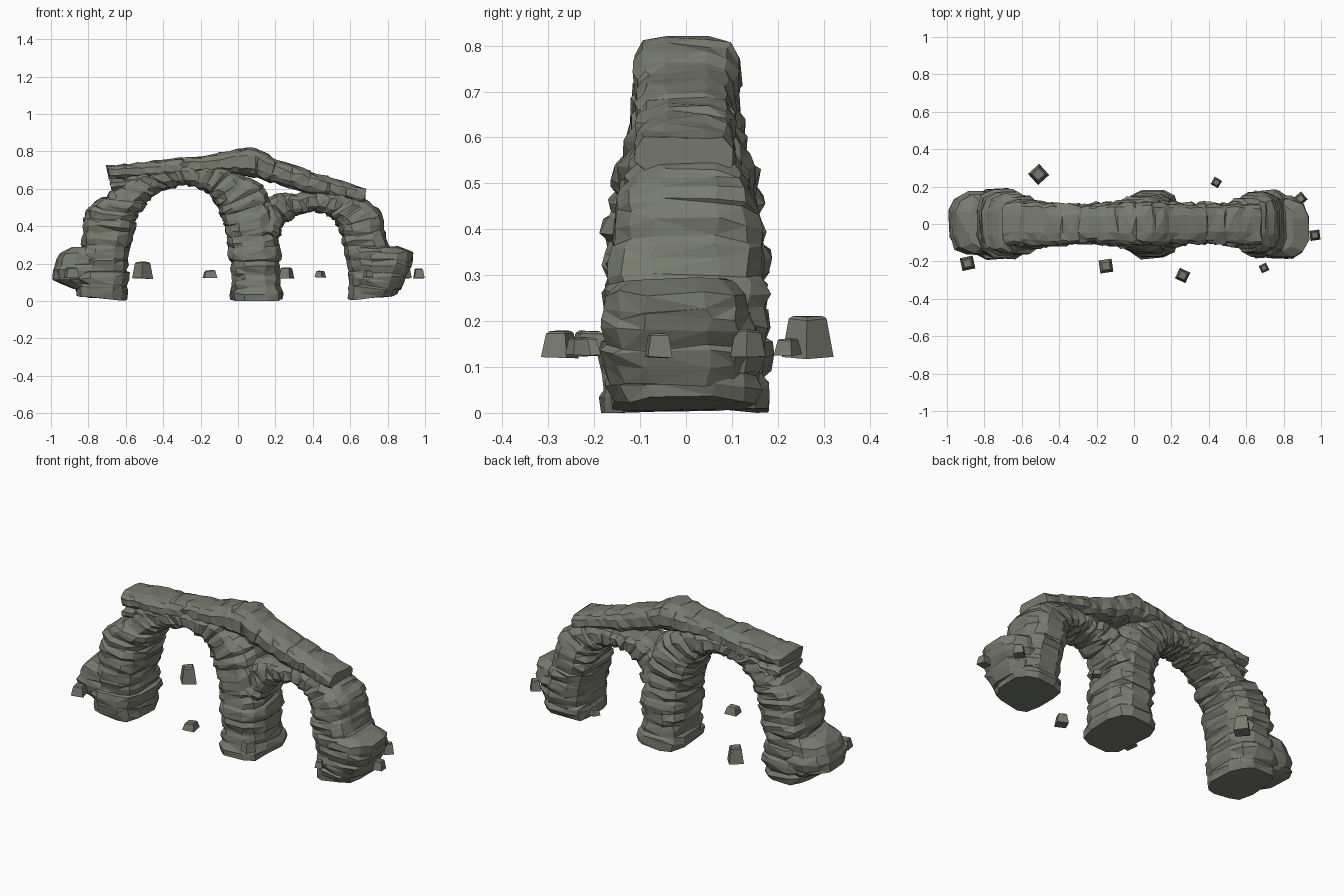
import bpy, bmesh, math, random
from mathutils import Vector

if "Cube" in bpy.data.objects:
    bpy.data.objects.remove(bpy.data.objects["Cube"])

random.seed(7)

stone = bpy.data.materials.new("grey green stone")
stone.diffuse_color = (0.19, 0.2, 0.16, 1)
stone.use_nodes = True
stone.node_tree.nodes["Principled BSDF"].inputs["Base Color"].default_value = stone.diffuse_color


def finish(name, bm):
    bmesh.ops.recalc_face_normals(bm, faces=bm.faces)
    me = bpy.data.meshes.new(name)
    bm.to_mesh(me)
    bm.free()
    me.materials.append(stone)
    ob = bpy.data.objects.new(name, me)
    bpy.context.collection.objects.link(ob)
    return ob


def power(v, e):
    return math.copysign(abs(v) ** e, v)


def sample(rings, d):
    """Interpolate a section (ax, az, bx, bz, half depth) at a distance along the path."""
    for r, s in zip(rings, rings[1:]):
        seg = math.hypot((s[0] + s[2] - r[0] - r[2]) / 2, (s[1] + s[3] - r[1] - r[3]) / 2)
        if d <= seg:
            return [p + (q - p) * d / seg for p, q in zip(r, s)]
        d -= seg
    return rings[-1]


def path_length(rings):
    return sum(math.hypot((s[0] + s[2] - r[0] - r[2]) / 2, (s[1] + s[3] - r[1] - r[3]) / 2)
               for r, s in zip(rings, rings[1:]))


def strata(name, rings, layer=0.07, sides=12, boxy=0.65, rough=0.008, ledge=0.05, y0=0.0):
    """Loft irregular stone layers through sections spanning points a and b."""
    bm = bmesh.new()
    total = path_length(rings)
    n = max(2, round(total / layer))
    loops = []
    for i in range(n):
        s = 1 + random.uniform(-ledge, ledge * 0.8)
        dy = random.uniform(-ledge, ledge) * 0.1
        for k, f in enumerate((0.0 if i == 0 else 0.06, 0.5, 1.0 if i == n - 1 else 0.88)):
            ax, az, bx, bz, hy = sample(rings, total * (i + f) / n)
            grow = s * (0.97, 1.02, 0.99)[k]
            loop = []
            for j in range(sides):
                t = 2 * math.pi * (j + 0.5) / sides
                u = power(math.cos(t), boxy) * grow * 0.5
                w = power(math.sin(t), boxy) * grow * hy
                p = Vector(((ax + bx) / 2 + (bx - ax) * u, w + y0 + dy,
                            (az + bz) / 2 + (bz - az) * u))
                p += Vector([random.uniform(-rough, rough) for _ in range(3)])
                p.z = max(p.z, 0)
                loop.append(bm.verts.new(p))
            loops.append(loop)
    for a, b in zip(loops, loops[1:]):
        for j in range(sides):
            m = (j + 1) % sides
            bm.faces.new((a[j], a[m], b[m], b[j]))
    bm.faces.new(loops[0])
    bm.faces.new(loops[-1])
    bmesh.ops.triangulate(bm, faces=[f for f in bm.faces if len(f.verts) == 4])
    return finish(name, bm)


# Large left arch, from the left foot over to the middle pillar
strata("large_arch", [
    (-.59, .005, -.87, .03, .18), (-.585, .15, -.87, .15, .185),
    (-.575, .28, -.84, .28, .18), (-.555, .39, -.83, .40, .175),
    (-.53, .46, -.81, .50, .165), (-.47, .54, -.69, .58, .14),
    (-.40, .59, -.60, .68, .12), (-.27, .62, -.30, .72, .11),
    (-.18, .59, -.05, .72, .115), (-.11, .50, .13, .63, .135),
    (-.075, .40, .20, .44, .16), (-.05, .27, .225, .28, .17),
    (-.035, .005, .235, .005, .18)])

# Small right arch, ending inside the middle pillar
strata("small_arch", [
    (.575, .005, .86, .03, .17), (.59, .12, .87, .12, .18),
    (.57, .25, .83, .26, .18), (.55, .33, .79, .36, .175),
    (.53, .40, .775, .48, .16), (.50, .44, .69, .54, .135),
    (.46, .465, .55, .58, .12), (.39, .48, .38, .58, .11),
    (.31, .455, .24, .575, .115), (.25, .41, .13, .55, .125),
    (.22, .33, .04, .42, .14)])

# Bulging ledges outside both feet
strata("left_foot_ledge", [
    (-.64, .05, -.89, .06, .14), (-.64, .11, -1.0, .11, .165),
    (-.64, .17, -.985, .17, .17), (-.64, .24, -.97, .24, .155),
    (-.66, .285, -.88, .285, .13)], layer=0.08, ledge=0.03)
strata("right_foot_ledge", [
    (.63, .06, .87, .06, .15), (.63, .12, .90, .12, .165),
    (.63, .2, .935, .2, .17), (.63, .26, .935, .26, .15),
    (.65, .29, .86, .29, .13)], layer=0.08, ledge=0.03, y0=-0.02)

# Peaked cap slab running across both arches
strata("cap_slab", [
    (-.685, .65, -.70, .725, .11), (-.45, .655, -.45, .745, .115),
    (-.25, .675, -.25, .77, .10), (-.05, .68, -.05, .80, .112),
    (.08, .665, .08, .825, .12), (.17, .63, .19, .765, .11),
    (.40, .57, .41, .685, .105), (.55, .54, .56, .64, .108),
    (.675, .515, .68, .605, .11)], layer=0.1, ledge=0.025, rough=0.007)

# Thin shelf under the left end of the cap
strata("left_shelf", [
    (-.67, .59, -.69, .645, .115), (-.52, .60, -.52, .67, .115),
    (-.38, .62, -.38, .68, .11)], layer=0.08, ledge=0.03, rough=0.006)

# Loose stones: x, y, width, z bottom, z top, turn
stones = [(-.51, .265, .08, .12, .21, 42), (.44, .222, .045, .125, .163, 60),
          (.89, .135, .055, .12, .18, 40), (.967, -.06, .054, .12, .175, 8),
          (.695, -.235, .043, .125, .163, 25), (.26, -.275, .062, .12, .177, -25),
          (-.15, -.225, .07, .125, .165, 8), (-.89, -.21, .07, .125, .178, 12)]
for i, (x, y, w, z0, z1, turn) in enumerate(stones):
    bm = bmesh.new()
    bmesh.ops.create_cube(bm, size=1)
    for v in bm.verts:
        taper = 0.72 if v.co.z > 0 else 1.0
        v.co.x *= taper * w
        v.co.y *= taper * w
        v.co.z = (v.co.z + 0.5) * (z1 - z0) + random.uniform(-.003, .003)
    bmesh.ops.bevel(bm, geom=[e for e in bm.edges if all(v.co.z > (z1 - z0) / 2 for v in e.verts)],
                    offset=w * 0.08, segments=1, affect='EDGES')
    ob = finish("loose_stone_%d" % (i + 1), bm)
    ob.location = (x, y, z0)
    ob.rotation_euler.z = math.radians(turn)
